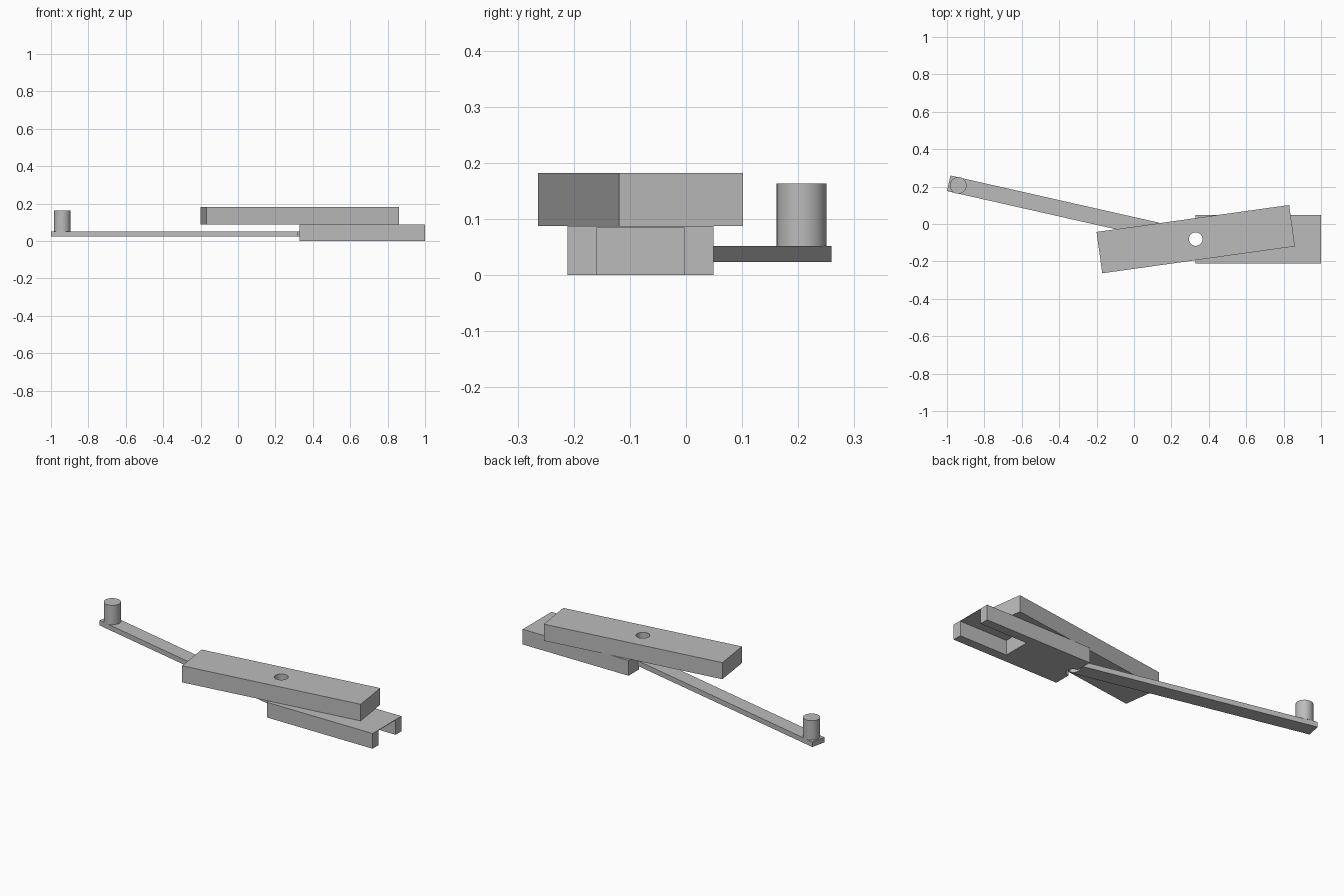
import bpy
import math
from mathutils import Vector

cube = bpy.data.objects.get("Cube")
if cube:
    bpy.data.objects.remove(cube, do_unlink=True)

PIVOT = Vector((0.33, -0.081, 0))
ARM_ANGLE = math.radians(180 - 12.74)
BAR_ANGLE = math.radians(7.96)
ARM_DIR = Vector((math.cos(ARM_ANGLE), math.sin(ARM_ANGLE), 0))

grey = bpy.data.materials.new("plain_grey")
grey.use_nodes = True
grey.diffuse_color = (0.5, 0.5, 0.5, 1)
grey.node_tree.nodes["Principled BSDF"].inputs["Base Color"].default_value = (0.5, 0.5, 0.5, 1)


def finish(name):
    obj = bpy.context.object
    obj.name = name
    obj.data.materials.append(grey)
    return obj


def box(name, centre, length, width, z0, z1, angle=0):
    bpy.ops.mesh.primitive_cube_add(size=1, location=(centre[0], centre[1], (z0 + z1) / 2),
                                    rotation=(0, 0, angle))
    bpy.context.object.scale = (length, width, z1 - z0)
    bpy.ops.object.transform_apply(location=False, rotation=False, scale=True)
    return finish(name)


def cylinder(name, centre, radius, z0, z1):
    bpy.ops.mesh.primitive_cylinder_add(vertices=48, radius=radius, depth=z1 - z0,
                                        location=(centre[0], centre[1], (z0 + z1) / 2))
    return finish(name)


def cut(obj, cutter):
    mod = obj.modifiers.new("cut", 'BOOLEAN')
    mod.operation = 'DIFFERENCE'
    mod.solver = 'EXACT'
    mod.object = cutter
    bpy.context.view_layer.objects.active = obj
    bpy.ops.object.modifier_apply(modifier=mod.name)


def smooth(obj):
    bpy.ops.object.select_all(action='DESELECT')
    obj.select_set(True)
    bpy.context.view_layer.objects.active = obj
    bpy.ops.object.shade_smooth_by_angle(angle=math.radians(30))


# Base block, slotted from below at its outer end
base = box("base_block", (0.665, -0.081), 0.67, 0.26, 0, 0.087)
slot = box("slot_cutter", (0.9, -0.081), 0.4, 0.157, -0.1, 0.084)
cut(base, slot)

# Crossbar centred on the pivot
bar = box("crossbar", PIVOT, 1.04, 0.223, 0.087, 0.182, BAR_ANGLE)

# Thin arm reaching out from the pivot, with an upright post at its end
arm_length = 1.354
arm = box("arm", PIVOT + ARM_DIR * arm_length / 2, arm_length, 0.085, 0.023, 0.052, ARM_ANGLE)
post = cylinder("arm_post", PIVOT + ARM_DIR * 1.302, 0.0445, 0.052, 0.163)

# Pivot hole through all the stacked parts
hole = cylinder("pivot_cutter", PIVOT, 0.036, -0.1, 0.3)
for part in (base, bar, arm):
    cut(part, hole)
for part in (base, bar, arm, post):
    smooth(part)
for cutter in (slot, hole):
    bpy.data.objects.remove(cutter, do_unlink=True)
